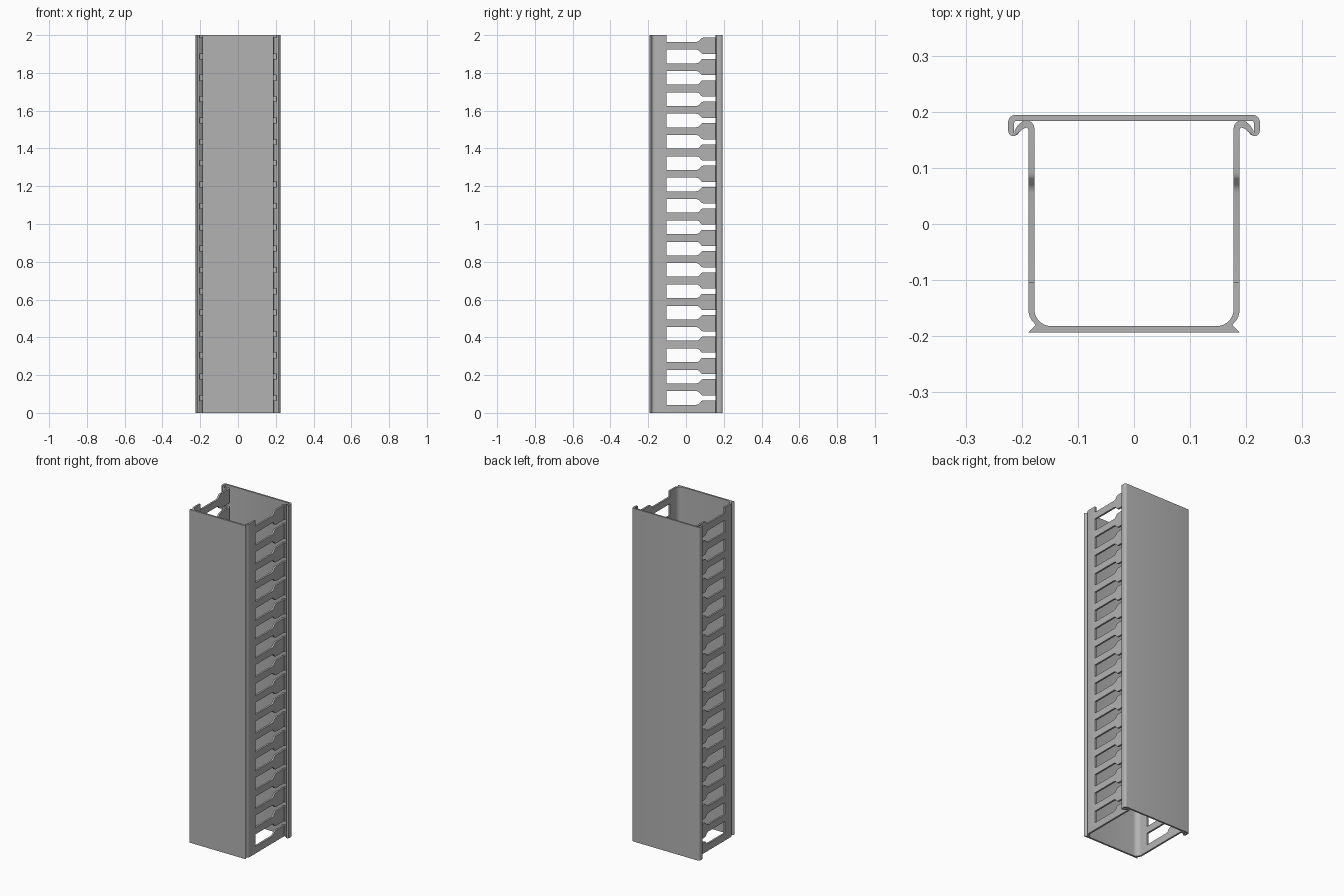
import bpy, bmesh, math

if "Cube" in bpy.data.objects:
    bpy.data.objects.remove(bpy.data.objects["Cube"])

HEIGHT = 2.0
PITCH = 0.113

plastic = bpy.data.materials.new("grey plastic")
plastic.diffuse_color = (0.45, 0.45, 0.45, 1)
plastic.use_nodes = True
plastic.node_tree.nodes["Principled BSDF"].inputs["Base Color"].default_value = plastic.diffuse_color


def arc(cx, cy, r, a0, a1, n=6):
    """Points on a circular arc, angles in degrees."""
    return [(cx + r * math.cos(math.radians(a0 + (a1 - a0) * i / n)),
             cy + r * math.sin(math.radians(a0 + (a1 - a0) * i / n)))
            for i in range(n + 1)]


def mirrored(half):
    """Close a right-hand half outline with its mirror image."""
    return half + [(-x, y) for x, y in reversed(half)]


def add_prism(bm, points, offset):
    """Extrude a closed loop of 3D points along an offset."""
    face = bm.faces.new([bm.verts.new(p) for p in points])
    out = bmesh.ops.extrude_face_region(bm, geom=[face])
    verts = [g for g in out["geom"] if isinstance(g, bmesh.types.BMVert)]
    bmesh.ops.translate(bm, verts=verts, vec=offset)


def make_object(name, bm):
    bmesh.ops.recalc_face_normals(bm, faces=bm.faces[:])
    mesh = bpy.data.meshes.new(name)
    bm.to_mesh(mesh)
    bm.free()
    obj = bpy.data.objects.new(name, mesh)
    bpy.context.collection.objects.link(obj)
    mesh.materials.append(plastic)
    return obj


def extrude_profile(name, profile):
    bm = bmesh.new()
    add_prism(bm, [(x, y, 0) for x, y in profile], (0, 0, HEIGHT))
    return make_object(name, bm)


def smooth(obj):
    bpy.ops.object.select_all(action='DESELECT')
    obj.select_set(True)
    bpy.context.view_layer.objects.active = obj
    bpy.ops.object.shade_smooth_by_angle(angle=math.radians(28))


# Channel: flared feet, side walls, hooked wall tips, rounded inside corners
outer = [(0.188, -0.193), (0.175, -0.180), (0.182, -0.172), (0.186, -0.165),
         (0.188, -0.157), (0.188, 0.168), (0.191, 0.172), (0.197, 0.170),
         (0.204, 0.164), (0.210, 0.161), (0.213, 0.163), (0.213, 0.166)]
inner = ([(0.207, 0.176), (0.200, 0.182)] + arc(0.192, 0.170, 0.0145, 80, 180)
         + arc(0.1475, -0.152, 0.030, 0, -90, 8))
channel = extrude_profile("slotted_channel", mirrored(outer + inner))

# Slots: wide bay narrowing to an open throat, repeated up both walls
slot = [(-0.103, 0.036), (0.055, 0.036), (0.064, 0.034), (0.070, 0.030),
        (0.081, 0.017), (0.085, 0.0145), (0.092, 0.0135), (0.25, 0.0135)]
loop = slot + [(y, -z) for y, z in reversed(slot)]
bm = bmesh.new()
for k in range(18):
    zc = HEIGHT - PITCH * k
    add_prism(bm, [(-0.3, y, zc + z) for y, z in loop], (0.6, 0, 0))
cutter = make_object("slot_cutter", bm)
cutter.hide_render = True

cut = channel.modifiers.new("slots", 'BOOLEAN')
cut.operation = 'DIFFERENCE'
cut.solver = 'EXACT'
cut.object = cutter
bpy.context.view_layer.update()
cut_mesh = bpy.data.meshes.new_from_object(
    channel.evaluated_get(bpy.context.evaluated_depsgraph_get()))
channel.modifiers.clear()
channel.data = cut_mesh
bpy.data.objects.remove(cutter)
smooth(channel)

# Snap-on cover: flat plate with rounded edges and inward clipping lips
cover_outer = (arc(0.211, 0.181, 0.0135, 90, 0)
               + [(0.2245, 0.168), (0.223, 0.161), (0.219, 0.1575),
                  (0.214, 0.1565), (0.207, 0.160), (0.205, 0.163),
                  (0.207, 0.1635), (0.210, 0.160), (0.2135, 0.162)])
cover_inner = [(0.2135, 0.181), (0.2125, 0.183), (0.2105, 0.184)]
cover = extrude_profile("snap_cover", mirrored(cover_outer + cover_inner))
smooth(cover)
